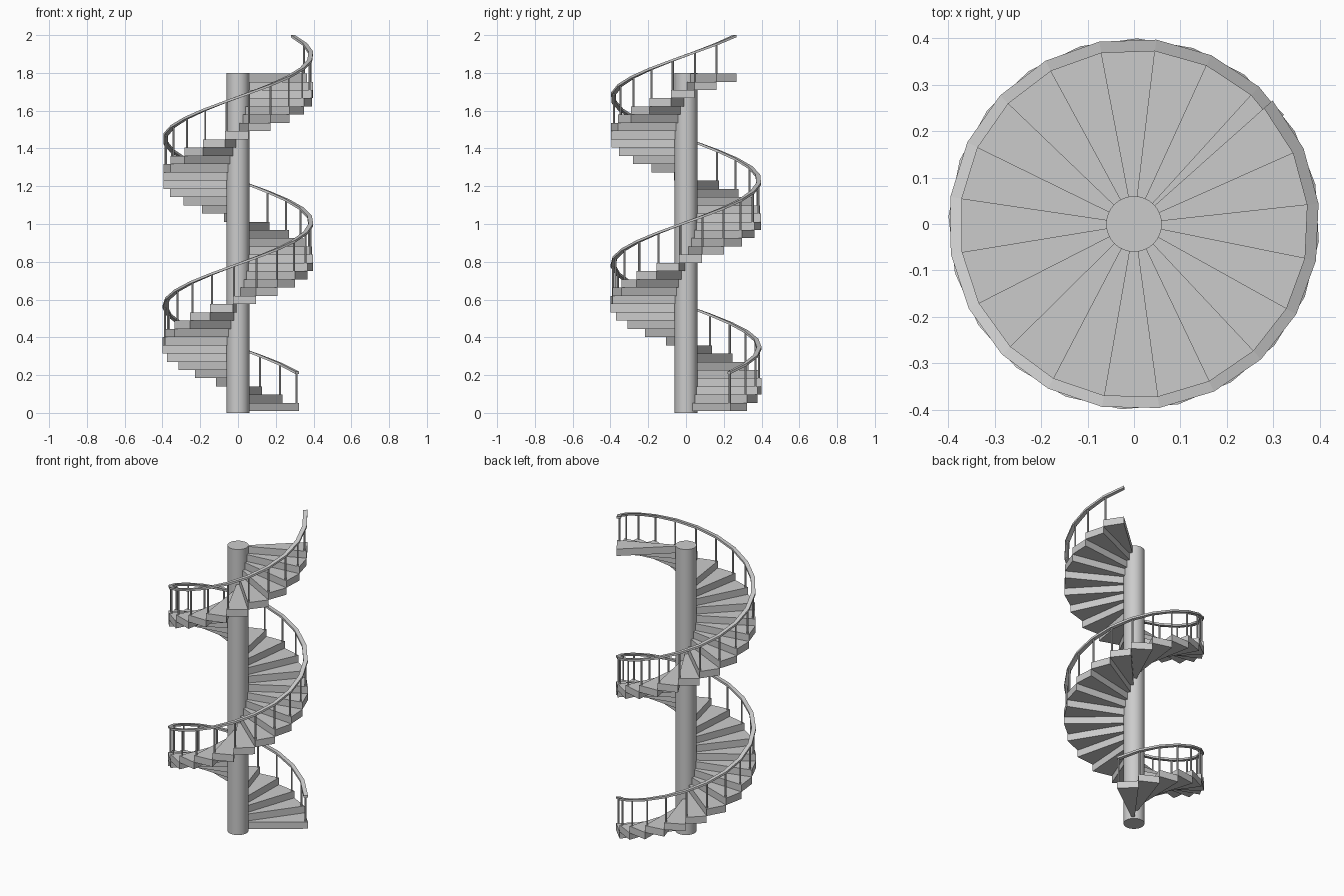
import bpy, bmesh
from math import radians, cos, sin

if "Cube" in bpy.data.objects:
    bpy.data.objects.remove(bpy.data.objects["Cube"])

STEPS = 41
START, TURN = radians(36), radians(17.7)
BASE, RISE, THICK = 0.009, 0.0436, 0.0436
R_IN, R_OUT = 0.05, 0.40


def polar(r, a, z):
    return (r * cos(a), r * sin(a), z)


def make_object(name, bm):
    bmesh.ops.recalc_face_normals(bm, faces=bm.faces)
    mesh = bpy.data.meshes.new(name)
    bm.to_mesh(mesh)
    bm.free()
    ob = bpy.data.objects.new(name, mesh)
    bpy.context.collection.objects.link(ob)
    return ob


def skin(bm, rings):
    """Join quad rings into a closed tube with end caps."""
    vs = [[bm.verts.new(p) for p in ring] for ring in rings]
    for a, b in zip(vs, vs[1:]):
        for j in range(4):
            k = (j + 1) % 4
            bm.faces.new((a[j], a[k], b[k], b[j]))
    bm.faces.new(vs[0])
    bm.faces.new(vs[-1])


def section(r0, r1, a, z0, z1):
    return [polar(r0, a, z0), polar(r1, a, z0), polar(r1, a, z1), polar(r0, a, z1)]


# Central column
bpy.ops.mesh.primitive_cylinder_add(vertices=32, radius=0.06, depth=1.8, location=(0, 0, 0.9))
bpy.context.object.name = "central_column"
bpy.ops.object.shade_smooth_by_angle()

# Wedge treads, climbing counterclockwise
bm = bmesh.new()
for i in range(STEPS):
    a, z = START + i * TURN, BASE + i * RISE
    skin(bm, [section(R_IN, R_OUT, t, z, z + THICK) for t in (a, a + TURN)])
make_object("treads", bm)

# Flat handrail, one straight piece per tread
bm = bmesh.new()
rings = []
for i in range(STEPS + 1):
    z = 0.213 + i * RISE * 0.997
    rings.append(section(0.375, 0.40, START + i * TURN, z - 0.007, z + 0.006))
skin(bm, rings)
make_object("handrail", bm)

# Balusters, one at the front edge of each tread
bm = bmesh.new()
for i in range(STEPS):
    a = START + i * TURN + radians(0.9)
    z0 = BASE + THICK + i * RISE - 0.003
    z1 = 0.211 + i * RISE * 0.997
    geom = bmesh.ops.create_cone(bm, cap_ends=True, segments=10, radius1=0.0055,
                                 radius2=0.0055, depth=z1 - z0)
    bmesh.ops.translate(bm, verts=geom["verts"], vec=polar(0.386, a, (z0 + z1) / 2))
balusters = make_object("balusters", bm)
bpy.ops.object.select_all(action='DESELECT')
balusters.select_set(True)
bpy.context.view_layer.objects.active = balusters
bpy.ops.object.shade_smooth_by_angle()
